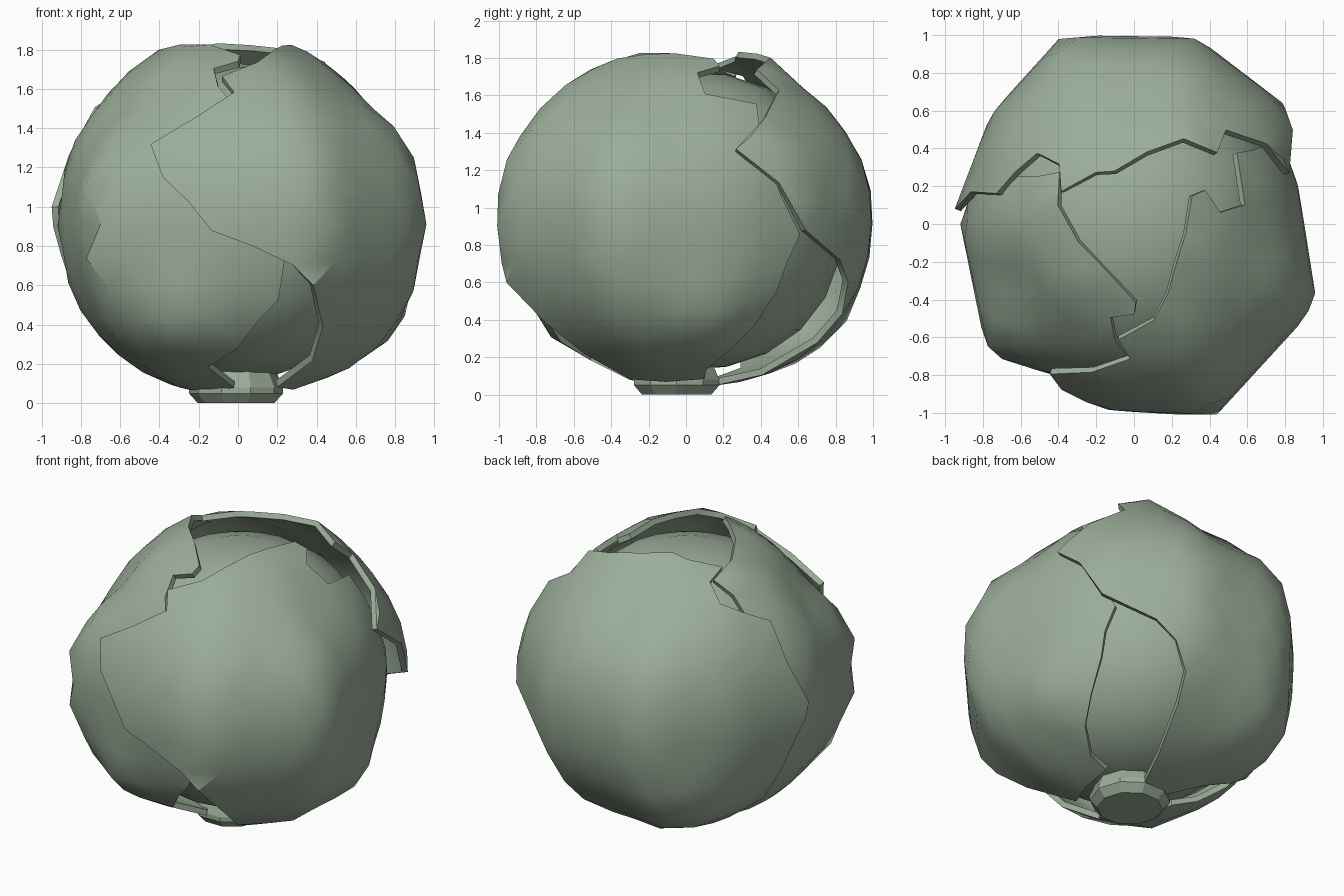
import bpy, bmesh
from math import sin, cos, pi, radians, ceil, exp
from mathutils import Vector, geometry

if "Cube" in bpy.data.objects:
    bpy.data.objects.remove(bpy.data.objects["Cube"])

ZC = 0.95          # height of the head's middle
green = bpy.data.materials.new("leaf_green")
green.diffuse_color = (.33, .42, .32, 1)
green.use_nodes = True
green.node_tree.nodes["Principled BSDF"].inputs["Base Color"].default_value = green.diffuse_color


def finish(bm, name, solid=0.0, angle=35):
    me = bpy.data.meshes.new(name)
    bm.to_mesh(me)
    bm.free()
    me.materials.append(green)
    ob = bpy.data.objects.new(name, me)
    bpy.context.collection.objects.link(ob)
    bpy.ops.object.select_all(action='DESELECT')
    ob.select_set(True)
    bpy.context.view_layer.objects.active = ob
    if solid:
        m = ob.modifiers.new("thickness", 'SOLIDIFY')
        m.thickness, m.offset = solid, -1
        bpy.ops.object.modifier_apply(modifier=m.name)
    bpy.ops.object.shade_smooth_by_angle(angle=radians(angle))
    return ob


def girth(plan, d):
    """Distance from the axis to the leaf's plan outline along d."""
    cr = lambda a, b: a[0] * b[1] - a[1] * b[0]
    for p, q in zip(plan, plan[1:]):
        if cr(p, d) * cr(q, d) <= 0 and p[0] * d[0] + p[1] * d[1] > 0:
            e = (q[0] - p[0], q[1] - p[1])
            den = cr(d, e)
            if abs(den) > 1e-6:
                return abs(cr(p, e) / den)
    return 0.92


def on_surface(plan, d, power, bumps):
    """Push a direction out to the leaf surface; power sets the upper roundness."""
    rho = max((d.x ** 2 + d.y ** 2) ** 0.5, 1e-6)
    a = girth(plan, (d.x / rho, d.y / rho))
    b, p = (0.92, power) if d.z > 0 else (0.91, 2.2)
    s = ((rho / a) ** p + (abs(d.z) / b) ** p) ** (-1 / p)
    for x, y, z, amount, width in bumps:
        w = d.angle(Vector((x, y, z - ZC))) / width
        s += amount * exp(-w * w)
    return d * s + Vector((0, 0, ZC))


def leaf(name, azimuth, power, plan, bumps, outline):
    az, el = radians(azimuth), radians(8)
    c = Vector((cos(az) * cos(el), sin(az) * cos(el), sin(el)))
    e1 = Vector((-sin(az), cos(az), 0))
    e2 = c.cross(e1)

    def to_chart(p):
        d = (Vector(p) - Vector((0, 0, ZC))).normalized()
        t = Vector((d.dot(e1), d.dot(e2)))
        return t.normalized() * c.angle(d)

    def from_chart(t):
        r = t.length
        u = t.normalized() if r > 1e-6 else Vector((1, 0))
        return c * cos(r) + (e1 * u.x + e2 * u.y) * sin(r)

    corners = [to_chart(p) for p in outline]
    pts = []
    for p, q in zip(corners, corners[1:] + corners[:1]):
        n = max(1, ceil((q - p).length / 0.4))
        pts += [p.lerp(q, i / n) for i in range(n)]
    edges = [(i, (i + 1) % len(pts)) for i in range(len(pts))]
    step = 0.2
    rim = list(pts)
    for i in range(-10, 11):
        for j in range(-10, 11):
            g = Vector(((i + 0.5 * (j % 2)) * step, j * step * 0.87))
            if min((g - b).length for b in rim) > 0.1:
                pts.append(g)
    vs, _, fs, *_ = geometry.delaunay_2d_cdt(pts, edges, [], 1, 1e-5)
    bm = bmesh.new()
    bv = [bm.verts.new(on_surface(plan, from_chart(v), power, bumps)) for v in vs]
    for f in fs:
        bm.faces.new([bv[i] for i in f])
    bmesh.ops.delete(bm, geom=[v for v in bm.verts if not v.link_faces], context='VERTS')
    bm.normal_update()
    return finish(bm, name, 0.035)


# back leaf, lying over both others
leaf("back_leaf", 95, 2.05,
     [(.93, .0), (.89, .28), (.88, .46), (.79, .64), (.33, .99), (-.38, 1.0),
      (-.76, .58), (-.95, .08), (-.97, -.1)],
     [(.25, .43, 1.8, .06, .22), (-.1, .65, 1.6, -.07, .3), (-.52, .69, .35, .1, .25)],
     [(.05, .14, .07), (.15, .4, .12), (.25, .7, .28), (.3, .84, .43), (.4, .87, .6),
      (.52, .83, .72), (.76, .62, .88), (.86, .28, 1.33), (.46, .47, 1.59),
      (.42, .36, 1.7), (.25, .43, 1.76), (-.1, .27, 1.8), (-.2, .27, 1.8),
      (-.38, .17, 1.76), (-.4, .32, 1.74), (-.52, .38, 1.65), (-.72, .16, 1.5),
      (-.95, .08, 1.0), (-.93, .1, .9), (-.85, .2, .6), (-.7, .2, .35),
      (-.3, .3, .1), (-.12, .14, .07)])

# front right leaf
leaf("front_right_leaf", -38, 1.97,
     [(.5, .76), (.62, .67), (.8, .4), (.87, .2), (.97, -.43), (.43, -1.02),
      (-.12, -.99), (-.49, -.87), (-.68, -.77)],
     [(.63, -.23, 1.58, -.06, .3), (.85, .1, .35, .08, .25)],
     [(.2, -.3, .08), (.35, -.5, .27), (.4, -.7, .43), (.34, -.85, .64),
      (.26, -.92, .72), (-.13, -.95, .88), (-.38, -.87, 1.15), (-.46, -.82, 1.33),
      (-.02, -.71, 1.58), (-.08, -.6, 1.65), (.1, -.5, 1.72), (.22, -.2, 1.8),
      (.27, -.05, 1.81), (.31, .15, 1.8), (.38, .18, 1.76), (.45, .06, 1.71),
      (.58, .1, 1.6), (.55, .38, 1.56), (.75, .45, 1.3), (.7, .65, .85),
      (.75, .55, .5), (.67, .38, .33), (.4, .1, .18), (.3, .1, .08)])

# left leaf, tucked under both
leaf("left_leaf", -140, 2.05,
     [(.4, -.85), (0, -.91), (-.4, -.81), (-.78, -.69), (-.92, 0), (-.8, .35), (-.6, .6)],
     [(-.38, .1, 1.8, .03, .2), (-.58, -.46, 1.5, -.1, .3), (-.34, -.8, .35, .1, .22)],
     [(-.02, -.3, .08), (-.15, -.5, .2), (0, -.65, .3), (.22, -.85, .5),
      (.25, -.9, .72), (.05, -.85, 1.1), (0, -.75, 1.5), (-.1, -.6, 1.6),
      (-.12, -.48, 1.68), (0, -.46, 1.71), (.01, -.4, 1.74), (-.14, -.25, 1.82),
      (-.4, .1, 1.79), (-.4, .28, 1.74), (-.52, .25, 1.65), (-.8, .3, 1.2),
      (-.85, .35, .8), (-.65, .3, .4), (-.4, .1, .15), (-.25, .05, .08)])

# inner head, slightly fuller than an ellipsoid
bm = bmesh.new()
bmesh.ops.create_uvsphere(bm, u_segments=18, v_segments=12, radius=1)
for v in bm.verts:
    r = (v.co.x ** 2 + v.co.y ** 2) ** .5
    s = (r ** 2.2 + abs(v.co.z) ** 2.2) ** (-1 / 2.2)
    v.co = Vector((v.co.x * .81 * s, v.co.y * .84 * s, v.co.z * .80 * s + .93))
finish(bm, "inner_head")

# ten-sided stem stub with a chamfered foot
bm = bmesh.new()
rings = []
for r, z in [(.195, 0), (.24, .05), (.24, .08), (.2, .17), (.2, .3)]:
    rings.append([bm.verts.new((r * cos(k * pi / 5) - .01, r * sin(k * pi / 5) - .05, z))
                  for k in range(10)])
for a, b in zip(rings, rings[1:]):
    for k in range(10):
        bm.faces.new([a[k], a[(k + 1) % 10], b[(k + 1) % 10], b[k]])
bm.faces.new(rings[0][::-1])
bm.faces.new(rings[-1])
finish(bm, "stem", angle=20)
